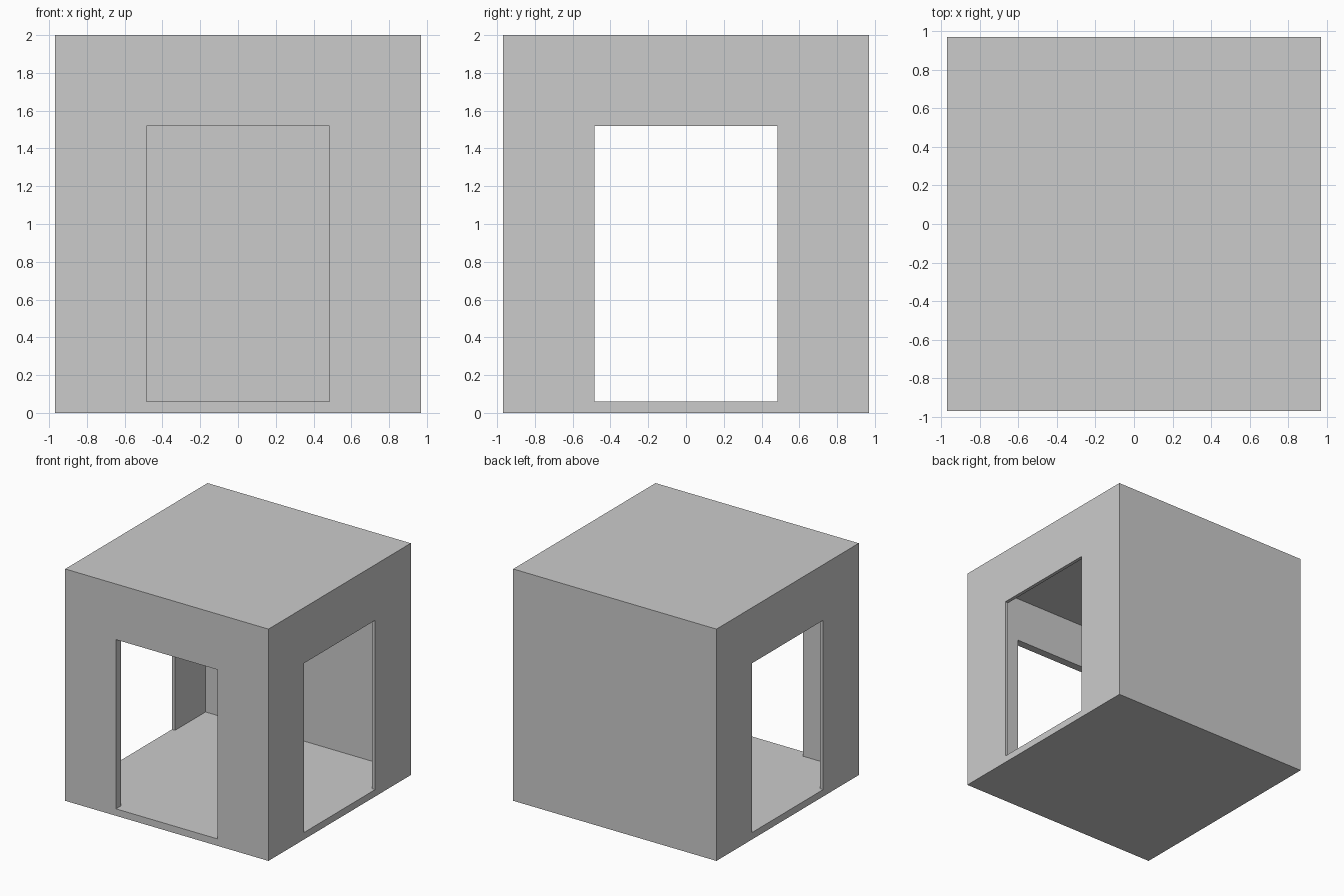
import bpy

if "Cube" in bpy.data.objects:
    bpy.data.objects.remove(bpy.data.objects["Cube"])

HALF, HEIGHT = 0.97, 2.0
SIDE, FRONT = 0.03, 0.07        # wall thicknesses: left/right, front/back
FLOOR, CEILING = 0.06, 1.91     # inner floor and ceiling heights
DOOR_HALF, DOOR_TOP = 0.485, 1.52


def box(name, lo, hi):
    """Box spanning two opposite corners."""
    bpy.ops.mesh.primitive_cube_add(size=1, location=[(a + b) / 2 for a, b in zip(lo, hi)])
    ob = bpy.context.object
    ob.name = name
    ob.scale = [b - a for a, b in zip(lo, hi)]
    bpy.ops.object.transform_apply(location=True, rotation=True, scale=True)
    return ob


# Outer block
room = box("room_shell", (-HALF, -HALF, 0), (HALF, HALF, HEIGHT))

# Hollow interior, a front doorway, and a doorway through both side walls
cutters = [
    box("interior_cutter", (-HALF + SIDE, -HALF + FRONT, FLOOR), (HALF - SIDE, HALF - FRONT, CEILING)),
    box("front_door_cutter", (-DOOR_HALF, -HALF - 0.2, FLOOR), (DOOR_HALF, 0, DOOR_TOP)),
    box("side_door_cutter", (-HALF - 0.2, -DOOR_HALF, FLOOR), (HALF + 0.2, DOOR_HALF, DOOR_TOP)),
]
bpy.context.view_layer.objects.active = room
for cutter in cutters:
    cutter.hide_render = True
    mod = room.modifiers.new(cutter.name, 'BOOLEAN')
    mod.operation = 'DIFFERENCE'
    mod.solver = 'EXACT'
    mod.object = cutter
    bpy.ops.object.modifier_apply(modifier=mod.name)
    bpy.data.objects.remove(cutter)
